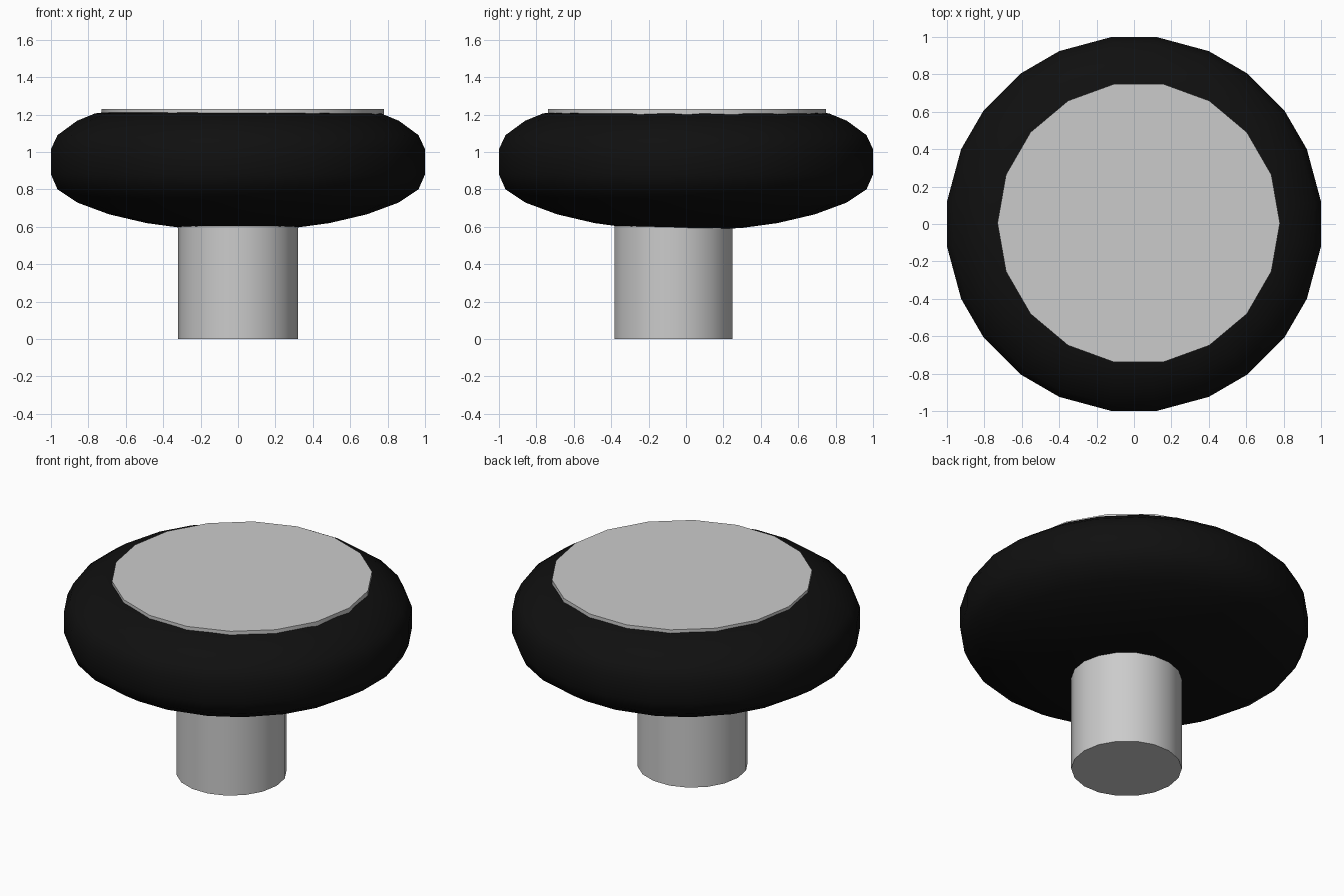
import bpy, bmesh
from math import sin, cos, radians

if "Cube" in bpy.data.objects:
    bpy.data.objects.remove(bpy.data.objects["Cube"])


def finish(name, bm):
    bmesh.ops.recalc_face_normals(bm, faces=bm.faces)
    mesh = bpy.data.meshes.new(name)
    bm.to_mesh(mesh)
    bm.free()
    obj = bpy.data.objects.new(name, mesh)
    bpy.context.collection.objects.link(obj)
    bpy.ops.object.select_all(action='DESELECT')
    bpy.context.view_layer.objects.active = obj
    obj.select_set(True)
    bpy.ops.object.shade_smooth_by_angle(angle=radians(35))
    return obj


def lathe(name, profile, angles, centre=(0, 0)):
    """Spin (radius, z) points round a vertical axis and cap both ends."""
    bm = bmesh.new()
    rings = [[bm.verts.new((centre[0] + r * cos(a), centre[1] + r * sin(a), z))
              for a in angles] for r, z in profile]
    n = len(angles)
    for low, high in zip(rings, rings[1:]):
        for i in range(n):
            j = (i + 1) % n
            bm.faces.new((low[i], low[j], high[j], high[i]))
    bm.faces.new(rings[0])
    bm.faces.new(rings[-1])
    return finish(name, bm)


# Side counts: 18 for the metal parts, 24 slightly uneven ones for the cushion
round18 = [radians(20 * i) for i in range(18)]
round24 = [radians(90 * q + a) for q in range(4)
           for a in (6.8, 23.4, 36.9, 53.1, 66.6, 83.2)]

# Stem, set slightly towards the front
lathe("stem", [(0.32, 0), (0.32, 0.66)], round18, (0, -0.067))

# Squashed round head with a flattened top
k = 1 / cos(radians(6.8))
outline = [(0.12, 0.585), (0.30, 0.594), (0.49, 0.62), (0.69, 0.667),
           (0.86, 0.73), (0.965, 0.80), (1.0, 0.88), (1.0, 1.015),
           (0.965, 1.09), (0.86, 1.167), (0.765, 1.206), (0.69, 1.215)]
head = lathe("knob_head", [(r * k, z) for r, z in outline], round24)
black = bpy.data.materials.new("black")
black.diffuse_color = (0.005, 0.005, 0.005, 1)
black.use_nodes = True
black.node_tree.nodes["Principled BSDF"].inputs["Base Color"].default_value = black.diffuse_color
head.data.materials.append(black)

# Flat disc let into the top
lathe("top_disc", [(0.755, 1.15), (0.755, 1.23)], round18, (0.025, 0.005))
